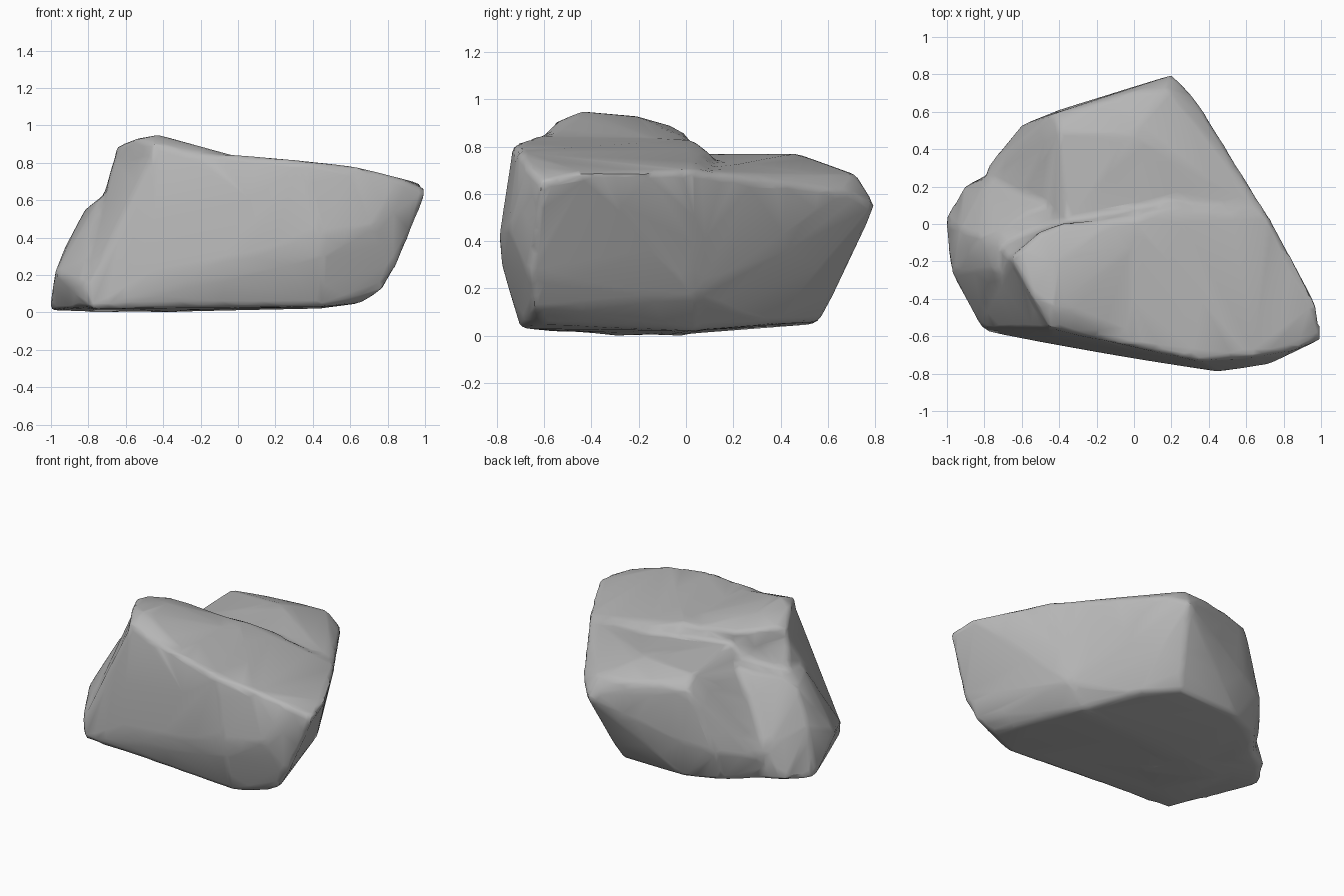
import bpy
import bmesh
from mathutils import Vector

cube = bpy.data.objects.get("Cube")
if cube:
    bpy.data.objects.remove(cube, do_unlink=True)


def add_chunk(bm, corners):
    """Add the convex hull of some corner points, given in hundredths."""
    verts = [bm.verts.new(Vector(c) / 100) for c in corners]
    result = bmesh.ops.convex_hull(bm, input=verts)
    loose = [v for v in result["geom_interior"] if isinstance(v, bmesh.types.BMVert)]
    bmesh.ops.delete(bm, geom=loose, context="VERTS")


def make_material(name, color):
    mat = bpy.data.materials.new(name)
    mat.use_nodes = True
    mat.diffuse_color = color
    mat.node_tree.nodes["Principled BSDF"].inputs["Base Color"].default_value = color
    return mat


# Main front slab, with an overhanging right-hand end
front_slab = [
    (-45, -56, 86), (-66, -18, 84), (-40, -2, 84), (0, -64, 84), (0, 2, 83),
    (20, 10, 78), (72, 5, 70), (97, -42, 69), (101, -61, 65), (86, -67, 72),
    (62, -71, 78), (35, -73, 81), (45, -79, 42), (45, -78, 30), (72, -75, 46),
    (0, -72, 30), (-45, -64, 22), (85, -66, 25), (77, -64, 12), (66, -60, 5),
    (45, -70, 3), (-77, -58, 2), (-82, -55, 12), (-72, -12, 62),
    (-80, 0, 0), (45, 5, 2), (58, 5, 16),
]

# Raised peak on top of the slab, sloping away to the right
peak = [
    (-43, -44, 95), (-55, -38, 93), (-66, -18, 88), (-60, -14, 90), (-42, -21, 93),
    (-50, -4, 88), (-37, 1, 85), (-45, -56, 90), (-28, -58, 87), (4, -60, 82),
    (4, -10, 82), (-8, 3, 82), (-60, -45, 40), (-60, -10, 40), (0, -10, 40),
    (0, -50, 40),
]

# Lower back shelf
back_shelf = [
    (-36, 0, 77), (-40, 50, 75), (-43, 59, 68), (-20, 65, 70), (0, 71, 68),
    (0, 47, 77), (18, 72, 68), (33, 67, 61), (21, 80, 55), (41, 43, 66),
    (72, 4, 69), (58, 3, 16), (45, 0, 2), (12, 62, 17), (8, 56, 6),
    (28, 37, 5), (-40, 61, 32), (-38, 55, 5), (-60, 53, 27), (-60, 46, 5),
    (-78, 31, 20), (-80, 22, 3), (-79, 22, 22), (-62, 12, 48), (-40, -10, 0),
]

# Low ledge on the left-hand end
side_ledge = [
    (-35, 12, 70), (-55, 8, 65), (-72, -4, 62), (-82, -7, 55), (-74, -25, 61),
    (-93, -3, 34), (-98, -25, 21), (-101, 3, 1), (-91, 20, 4), (-79, 24, 24),
    (-76, 28, 3), (-84, -51, 16), (-79, -58, 3), (-30, -30, 0), (-30, 0, 60),
]

bm = bmesh.new()
for chunk in (front_slab, peak, back_shelf, side_ledge):
    add_chunk(bm, chunk)
bmesh.ops.recalc_face_normals(bm, faces=bm.faces)
mesh = bpy.data.meshes.new("boulder")
bm.to_mesh(mesh)
bm.free()

boulder = bpy.data.objects.new("boulder", mesh)
bpy.context.collection.objects.link(boulder)
mesh.materials.append(make_material("stone grey", (0.47, 0.47, 0.47, 1)))

# Fuse the chunks, wear the edges down and reduce to broad facets
remesh = boulder.modifiers.new("fuse", "REMESH")
remesh.mode = "VOXEL"
remesh.voxel_size = 0.022
smooth = boulder.modifiers.new("wear", "SMOOTH")
smooth.factor = 0.5
smooth.iterations = 4
decimate = boulder.modifiers.new("facets", "DECIMATE")
decimate.ratio = 0.05

# Turn the result into plain faces with soft shading
bpy.context.view_layer.objects.active = boulder
boulder.select_set(True)
for modifier in list(boulder.modifiers):
    bpy.ops.object.modifier_apply(modifier=modifier.name)
bpy.ops.object.shade_smooth_by_angle(angle=0.7)
